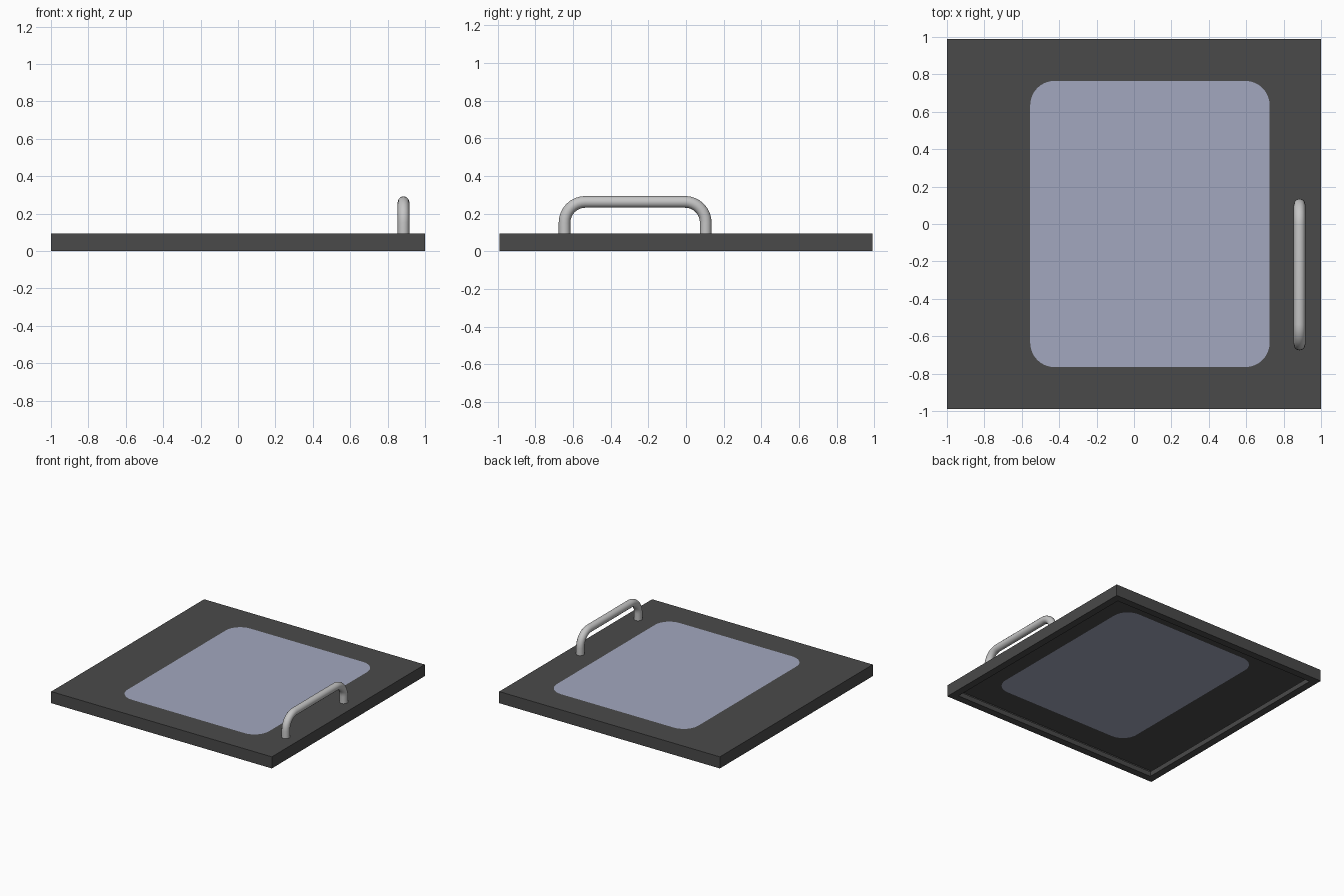
import bpy, bmesh, math

if "Cube" in bpy.data.objects:
    bpy.data.objects.remove(bpy.data.objects["Cube"])

HX, HY, TOP, SHEET = 1.0, 0.99, 0.095, 0.01
WX0, WX1, WY0, WY1, WR = -0.555, 0.725, -0.765, 0.765, 0.13   # window opening
SEG = 10


def material(name, rgb):
    m = bpy.data.materials.new(name)
    m.diffuse_color = (*rgb, 1)
    m.use_nodes = True
    m.node_tree.nodes["Principled BSDF"].inputs["Base Color"].default_value = m.diffuse_color
    return m


def mesh_object(name, bm, mat):
    bmesh.ops.recalc_face_normals(bm, faces=bm.faces[:])
    me = bpy.data.meshes.new(name)
    bm.to_mesh(me)
    bm.free()
    ob = bpy.data.objects.new(name, me)
    bpy.context.collection.objects.link(ob)
    me.materials.append(mat)
    return ob


def rect_ring(bm, inset, z):
    x, y = HX - inset, HY - inset
    return [bm.verts.new((sx * x, sy * y, z)) for sx, sy in ((1, 1), (-1, 1), (-1, -1), (1, -1))]


def window_arcs(bm, z):
    """Four corner arcs of the rounded window outline, counter-clockwise."""
    centres = ((WX1 - WR, WY1 - WR), (WX0 + WR, WY1 - WR), (WX0 + WR, WY0 + WR), (WX1 - WR, WY0 + WR))
    arcs = []
    for i, (cx, cy) in enumerate(centres):
        angles = [math.pi / 2 * (i + k / SEG) for k in range(SEG + 1)]
        arcs.append([bm.verts.new((cx + WR * math.cos(a), cy + WR * math.sin(a), z)) for a in angles])
    return arcs


def bridge(bm, a, b):
    n = len(a)
    for i in range(n):
        j = (i + 1) % n
        bm.faces.new((a[i], a[j], b[j], b[i]))


def fill_around_window(bm, rect, arcs):
    for i in range(4):
        j = (i + 1) % 4
        for k in range(SEG):
            bm.faces.new((rect[i], arcs[i][k], arcs[i][k + 1]))
        bm.faces.new((rect[i], arcs[i][SEG], arcs[j][0], rect[j]))


frame_mat = material("dark_grey_metal", (0.068, 0.068, 0.068))
glass_mat = material("pale_blue_glass", (0.36, 0.39, 0.52))
handle_mat = material("light_grey_metal", (0.56, 0.56, 0.56))

# Folded sheet panel: top skin, sides, bottom return flange and upturned lip
bm = bmesh.new()
section = [(0, TOP), (0, 0), (0.06, 0), (0.06, 0.04), (0.06 - SHEET, 0.04),
           (0.06 - SHEET, SHEET), (SHEET, SHEET), (SHEET, TOP - SHEET)]
rings = [rect_ring(bm, i, z) for i, z in section]
for a, b in zip(rings, rings[1:]):
    bridge(bm, a, b)
upper, lower = window_arcs(bm, TOP), window_arcs(bm, TOP - SHEET)
fill_around_window(bm, rings[0], upper)
fill_around_window(bm, rings[-1], lower)
bridge(bm, sum(upper, []), sum(lower, []))
mesh_object("door_panel", bm, frame_mat)

# Window pane flush with the skin
bm = bmesh.new()
upper, lower = (sum(window_arcs(bm, z), []) for z in (TOP, TOP - SHEET))
bm.faces.new(upper)
bm.faces.new(lower)
bridge(bm, upper, lower)
mesh_object("window_pane", bm, glass_mat)

# Bent round bar handle
X, Y0, Y1, ZT, R = 0.885, -0.645, 0.105, 0.262, 0.11
path = [(X, Y0, TOP - SHEET)]
for cy, start in ((Y0 + R, math.pi), (Y1 - R, math.pi / 2)):
    for k in range(9):
        a = start - math.pi / 2 * k / 8
        path.append((X, cy + R * math.cos(a), ZT - R + R * math.sin(a)))
path.append((X, Y1, TOP - SHEET))
cu = bpy.data.curves.new("handle", 'CURVE')
cu.dimensions = '3D'
cu.bevel_depth = 0.031
cu.bevel_resolution = 4
cu.use_fill_caps = True
sp = cu.splines.new('POLY')
sp.points.add(len(path) - 1)
for p, co in zip(sp.points, path):
    p.co = (*co, 1)
handle = bpy.data.objects.new("handle", cu)
bpy.context.collection.objects.link(handle)
cu.materials.append(handle_mat)
bpy.context.view_layer.objects.active = handle
handle.select_set(True)
bpy.ops.object.convert(target='MESH')
bpy.ops.object.shade_smooth_by_angle(angle=math.radians(40))
